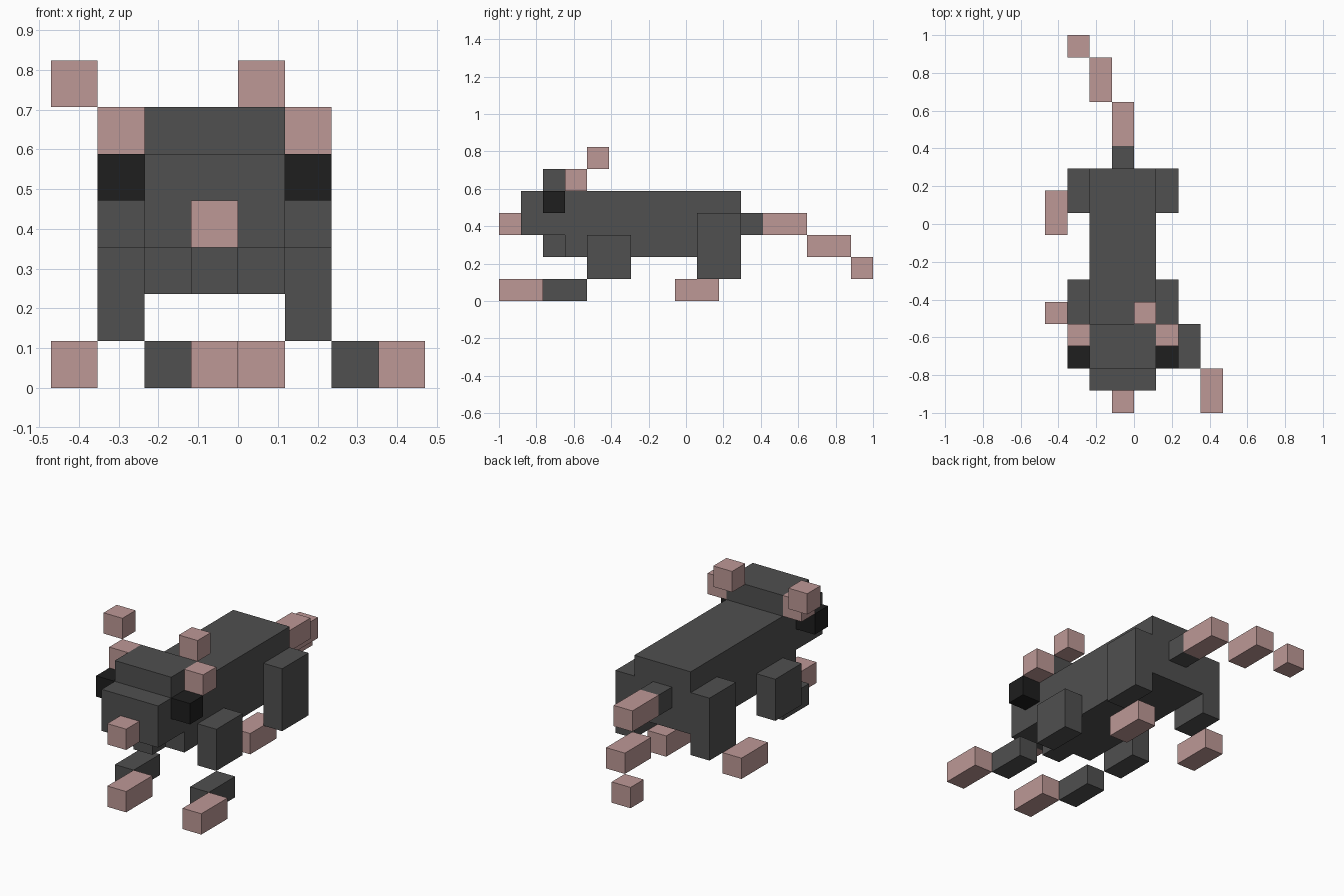
import bpy
import bmesh

cube = bpy.data.objects.get("Cube")
if cube:
    bpy.data.objects.remove(cube, do_unlink=True)

U = 2 / 17  # block size; parts are laid out on a grid of blocks


def make_material(name, color):
    mat = bpy.data.materials.new(name)
    mat.use_nodes = True
    mat.diffuse_color = color
    mat.node_tree.nodes["Principled BSDF"].inputs["Base Color"].default_value = color
    return mat


GREY = make_material("dark grey fur", (0.08, 0.08, 0.08, 1))
PINK = make_material("pink skin", (0.51, 0.315, 0.305, 1))
BLACK = make_material("black eye", (0.013, 0.013, 0.013, 1))


def block(name, mat, x, y, z):
    """Box spanning (start, end) block counts; y is counted from the nose tip."""
    spans = (x, (y[0] - 8.5, y[1] - 8.5), z)
    bm = bmesh.new()
    bmesh.ops.create_cube(bm, size=U)
    bmesh.ops.scale(bm, vec=[b - a for a, b in spans], verts=bm.verts)
    mesh = bpy.data.meshes.new(name)
    bm.to_mesh(mesh)
    bm.free()
    mesh.materials.append(mat)
    obj = bpy.data.objects.new(name, mesh)
    obj.location = [(a + b) / 2 * U for a, b in spans]
    bpy.context.collection.objects.link(obj)
    return obj


# Body and head
block("torso", GREY, (-2, 1), (3, 11), (2, 5))
block("head", GREY, (-2, 1), (1, 3), (3, 5))
block("crown", GREY, (-2, 1), (2, 4), (5, 6))
block("jaw", GREY, (-1, 0), (2, 3), (2, 3))
block("nose", PINK, (-1, 0), (0, 1), (3, 4))

# Tail, stepping down and to the right
block("tail_base", GREY, (-1, 0), (11, 12), (3, 4))
block("tail_upper", PINK, (-1, 0), (12, 14), (3, 4))
block("tail_middle", PINK, (-2, -1), (14, 16), (2, 3))
block("tail_tip", PINK, (-3, -2), (16, 17), (1, 2))

# Paired parts; x is the inner column on each side of the body.
# Ear tips and hind feet step to the right, front paws step to the left.
for side, x in (("right", -3), ("left", 1)):
    def column(shift):
        return (x + shift, x + shift + 1)

    block(f"{side}_eye", BLACK, column(0), (2, 3), (4, 5))
    block(f"{side}_ear", PINK, column(0), (3, 4), (5, 6))
    block(f"{side}_ear_tip", PINK, column(-1), (4, 5), (6, 7))
    block(f"{side}_front_leg", GREY, column(0), (4, 6), (1, 3))
    block(f"{side}_front_wrist", GREY, column(1), (2, 4), (0, 1))
    block(f"{side}_front_paw", PINK, column(2), (0, 2), (0, 1))
    block(f"{side}_hind_leg", GREY, column(0), (9, 11), (1, 4))
    block(f"{side}_hind_foot", PINK, column(-1), (8, 10), (0, 1))
